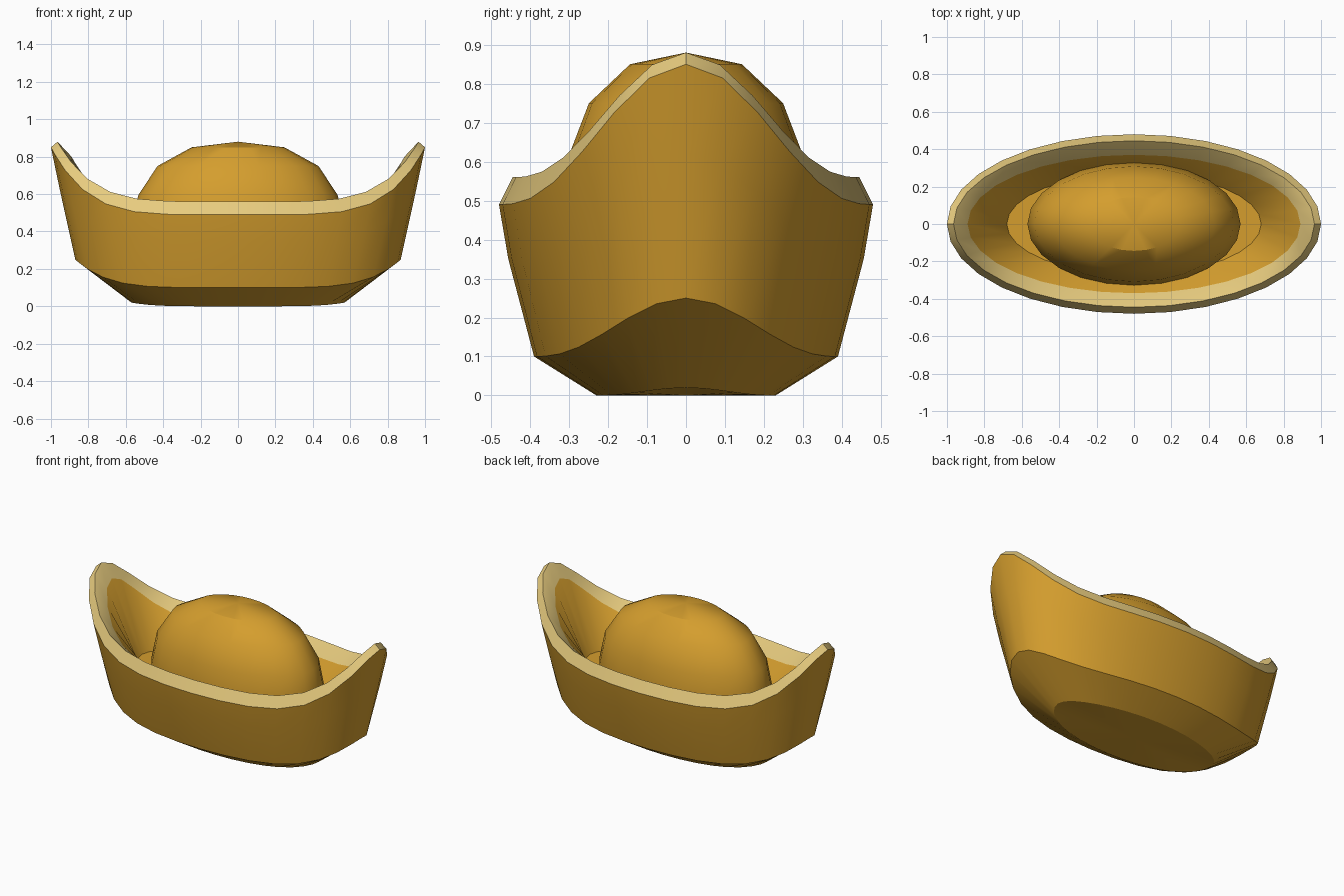
import bpy, bmesh, math

if "Cube" in bpy.data.objects:
    bpy.data.objects.remove(bpy.data.objects["Cube"])


def material(name, rgb):
    m = bpy.data.materials.new(name)
    m.diffuse_color = (*rgb, 1)
    m.use_nodes = True
    m.node_tree.nodes["Principled BSDF"].inputs["Base Color"].default_value = m.diffuse_color
    return m


GOLD = material("gold", (0.66, 0.34, 0.027))
PALE = material("pale gold", (0.80, 0.60, 0.21))


def loft(name, rings, sides, pale_bands=(), cap_end=None):
    """Stack oval rings (x radius, y radius, z at the middle, z at the ends);
    the height sweeps up steeply towards the two ends."""
    bm = bmesh.new()
    loops = []
    for rx, ry, z_mid, z_end in rings:
        loop = []
        for i in range(sides):
            a = 2 * math.pi * i / sides
            c, s = math.cos(a), math.sin(a)
            z = z_mid + (z_end - z_mid) * abs(c) ** 5.3
            loop.append(bm.verts.new((rx * c, ry * s, z)))
        loops.append(loop)
    for band, (lo, hi) in enumerate(zip(loops, loops[1:])):
        for i in range(sides):
            j = (i + 1) % sides
            f = bm.faces.new((lo[i], lo[j], hi[j], hi[i]))
            f.material_index = 1 if band in pale_bands else 0
    # close both ends with a fan round a centre point
    for loop, z, flip in ((loops[0], rings[0][2], True),
                          (loops[-1], cap_end if cap_end is not None else rings[-1][2], False)):
        centre = bm.verts.new((0, 0, z))
        for i in range(sides):
            a, b = loop[i], loop[(i + 1) % sides]
            bm.faces.new((b, a, centre) if flip else (a, b, centre))
    mesh = bpy.data.meshes.new(name)
    bm.to_mesh(mesh)
    bm.free()
    mesh.materials.append(GOLD)
    mesh.materials.append(PALE)
    ob = bpy.data.objects.new(name, mesh)
    bpy.context.collection.objects.link(ob)
    bpy.ops.object.select_all(action='DESELECT')
    ob.select_set(True)
    bpy.context.view_layer.objects.active = ob
    bpy.ops.object.shade_smooth_by_angle(angle=math.radians(30))
    return ob


# Boat-shaped body: foot, flared wall, pale rim, then the hollow and its floor
loft("ingot_body", [
    (0.57, 0.23, 0.00, 0.02),
    (0.87, 0.39, 0.10, 0.25),
    (0.952, 0.456, 0.35, 0.62),
    (1.00, 0.48, 0.49, 0.85),
    (0.965, 0.445, 0.56, 0.88),
    (0.89, 0.37, 0.49, 0.80),
    (0.68, 0.27, 0.37, 0.37),
], 32, pale_bands=(3, 4))

# Rounded mound in the middle
loft("centre_dome", [(0.57 * r, 0.33 * r, z, z) for r, z in
                     ((0.98, 0.33), (1.0, 0.42), (0.935, 0.595), (0.755, 0.75), (0.435, 0.85))],
     24, cap_end=0.88)
